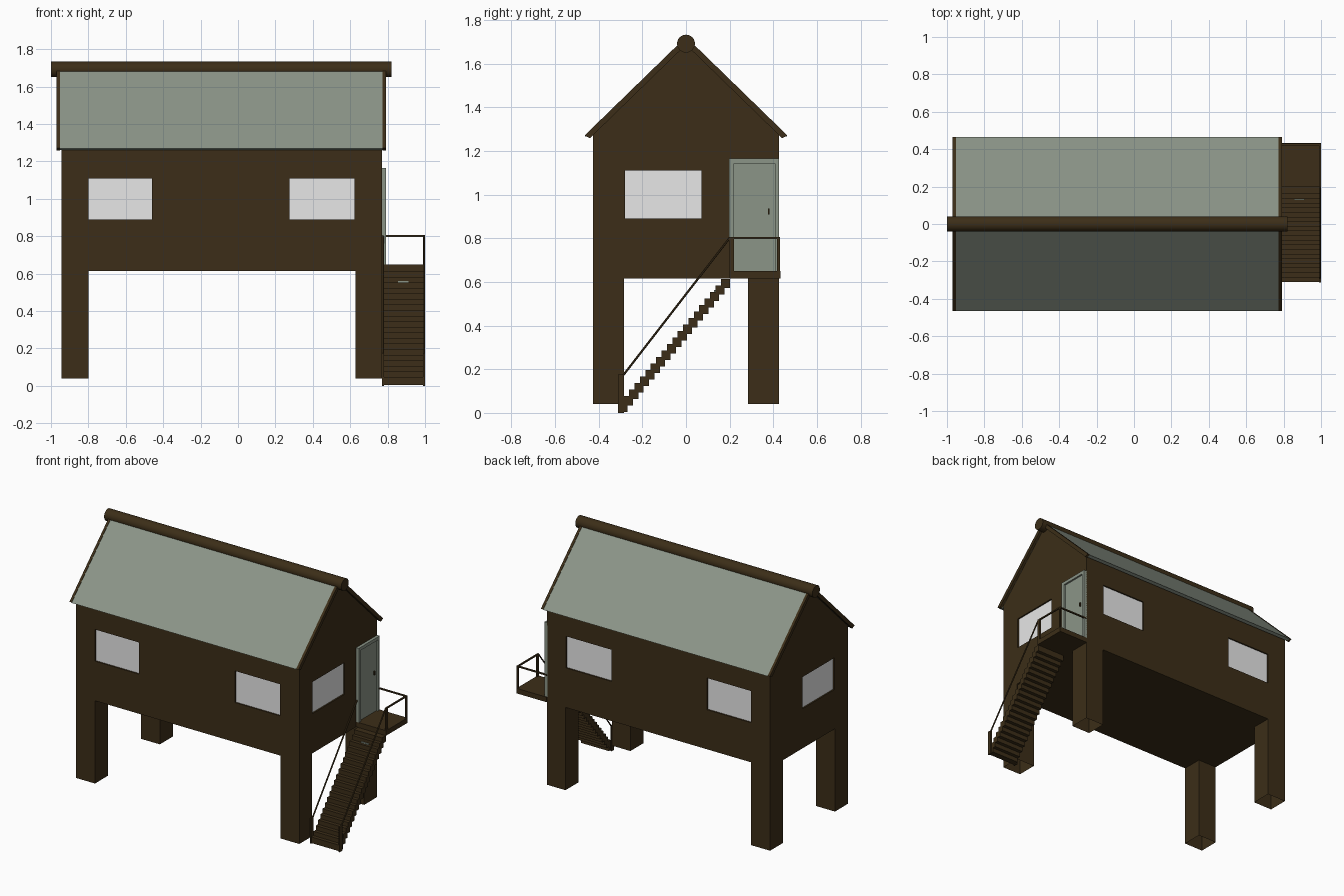
import bpy, bmesh, math
from mathutils import Vector

if "Cube" in bpy.data.objects:
    bpy.data.objects.remove(bpy.data.objects["Cube"])


def material(name, rgb):
    m = bpy.data.materials.new(name)
    m.diffuse_color = (*rgb, 1)
    m.use_nodes = True
    m.node_tree.nodes["Principled BSDF"].inputs["Base Color"].default_value = m.diffuse_color
    return m


BROWN = material("dark brown wood", (0.045, 0.027, 0.009))
GREEN = material("grey green", (0.26, 0.30, 0.245))
PANE = material("pale window", (0.8, 0.8, 0.8))


def finish(name, bm, mat):
    bmesh.ops.recalc_face_normals(bm, faces=bm.faces)
    me = bpy.data.meshes.new(name)
    bm.to_mesh(me)
    bm.free()
    ob = bpy.data.objects.new(name, me)
    bpy.context.collection.objects.link(ob)
    if mat:
        me.materials.append(mat)
    return ob


def add_box(bm, x0, x1, y0, y1, z0, z1):
    vs = bmesh.ops.create_cube(bm, size=1)["verts"]
    for v in vs:
        v.co = Vector((x1 if v.co.x > 0 else x0,
                       y1 if v.co.y > 0 else y0,
                       z1 if v.co.z > 0 else z0))
    return vs


def boxes(name, mat, *dims):
    bm = bmesh.new()
    for d in dims:
        add_box(bm, *d)
    return finish(name, bm, mat)


def extrude_x(name, mat, profile, x0, x1):
    # closed (y, z) profile swept along x
    bm = bmesh.new()
    f = bm.faces.new([bm.verts.new((x0, y, z)) for y, z in profile])
    r = bmesh.ops.extrude_face_region(bm, geom=[f])
    for v in r["geom"]:
        if isinstance(v, bmesh.types.BMVert):
            v.co.x = x1
    return finish(name, bm, mat)


def rod(name, mat, a, b, radius, sides):
    a, b = Vector(a), Vector(b)
    bm = bmesh.new()
    bmesh.ops.create_cone(bm, cap_ends=True, segments=sides, radius1=radius,
                          radius2=radius, depth=(b - a).length)
    ob = finish(name, bm, mat)
    ob.location = (a + b) / 2
    ob.rotation_euler = (b - a).to_track_quat('Z', 'Y').to_euler()
    return ob


XL, XR, W = -0.945, 0.77, 0.427      # house ends and half depth
FLOOR = 0.615

# house body with gable ends
body = extrude_x("house_body", BROWN,
                 [(-W, FLOOR), (W, FLOOR), (W, 1.275), (0, 1.69), (-W, 1.275)], XL, XR)

# window recesses and panes: two on each long side, one at each end
Z0, Z1, D, P = 0.89, 1.11, 0.016, 0.006
cuts, panes = [], []
for s in (-1, 1):
    for x0, x1 in ((-0.80, -0.46), (0.275, 0.622)):
        cuts.append((x0, x1, *sorted((s * (W - D), s * (W + 0.05))), Z0, Z1))
        panes.append((x0, x1, *sorted((s * (W - D - 0.001), s * (W - D + P))), Z0, Z1))
for x, s in ((XL, -1), (XR, 1)):
    cuts.append((*sorted((x - s * D, x + s * 0.05)), -0.28, 0.07, Z0, Z1))
    panes.append((*sorted((x - s * (D + 0.001), x - s * (D - P))), -0.28, 0.07, Z0, Z1))
cutter = boxes("window_cutter", None, *cuts)
cutter.hide_render = True
cutter.hide_viewport = True
mod = body.modifiers.new("window_recesses", 'BOOLEAN')
mod.object = cutter
mod.operation = 'DIFFERENCE'
mod.solver = 'EXACT'
boxes("window_panes", PANE, *panes)

# four hollow legs, open at the bottom
bm = bmesh.new()
for x0, x1 in ((XL, -0.80), (0.627, XR)):
    for y0, y1 in ((-W, -0.285), (0.285, W)):
        add_box(bm, x0, x1, y0, y1, 0.04, FLOOR)
bm.normal_update()
bmesh.ops.delete(bm, geom=[f for f in bm.faces if abs(f.normal.z) > 0.9], context='FACES_ONLY')
finish("legs", bm, BROWN)


# roof covering with brown boards at both ends
def roof_profile(grow):
    right = [(0.465, 1.268 + grow), (0.44, 1.262 - grow)]
    return [(0, 1.72 + grow), right[0], right[1], (0, 1.69 - grow),
            (-right[1][0], right[1][1]), (-right[0][0], right[0][1])]


extrude_x("roof_covering", GREEN, roof_profile(0), -0.953, 0.772)
extrude_x("roof_board_left", BROWN, roof_profile(0.003), -0.97, -0.953)
extrude_x("roof_board_right", BROWN, roof_profile(0.003), 0.772, 0.79)

# round ridge beam
ridge = rod("ridge_beam", BROWN, (-1, 0, 1.692), (0.822, 0, 1.692), 0.041, 24)
for p in ridge.data.polygons:
    p.use_smooth = len(p.vertices) == 4

# door with raised frame and handle
boxes("door_panel", GREEN, (0.76, 0.778, 0.20, 0.425, 0.65, 1.16))
boxes("door_frame", GREEN,
      (0.765, 0.79, 0.197, 0.22, 0.65, 1.165),
      (0.765, 0.79, 0.408, 0.427, 0.65, 1.165),
      (0.765, 0.79, 0.22, 0.408, 1.143, 1.165))
boxes("door_handle", BROWN, (0.778, 0.788, 0.375, 0.382, 0.91, 0.937))

# landing
SX0, SX1 = 0.78, 0.995
boxes("landing", BROWN, (0.77, 1.0, 0.197, 0.432, FLOOR, 0.65))

# stairs
N = 20
steps = []
for i in range(N):
    y = -0.31 + i * 0.0247
    z = 0.005 + i * 0.0298
    steps.append((SX0, SX1, y, y + 0.042, z, z + 0.042))
boxes("stairs", BROWN, *steps)
boxes("stair_plate", GREEN, (0.855, 0.912, 0.128, 0.136, 0.536, 0.562))

# railing posts and rails
boxes("stair_posts", BROWN,
      (0.77, 0.78, -0.312, -0.284, 0, 0.175),
      (0.99, 1.0, -0.312, -0.284, 0, 0.175),
      (0.99, 1.0, 0.197, 0.22, 0.64, 0.805),
      (0.99, 1.0, 0.418, 0.43, 0.64, 0.805))
boxes("landing_rails", BROWN,
      (0.99, 1.0, 0.20, 0.43, 0.797, 0.806),
      (0.77, 1.0, 0.42, 0.43, 0.797, 0.806))
for side, x in (("left", 0.775), ("right", 0.995)):
    rod("handrail_" + side, BROWN, (x, -0.288, 0.172), (x, 0.20, 0.802), 0.005, 6)
